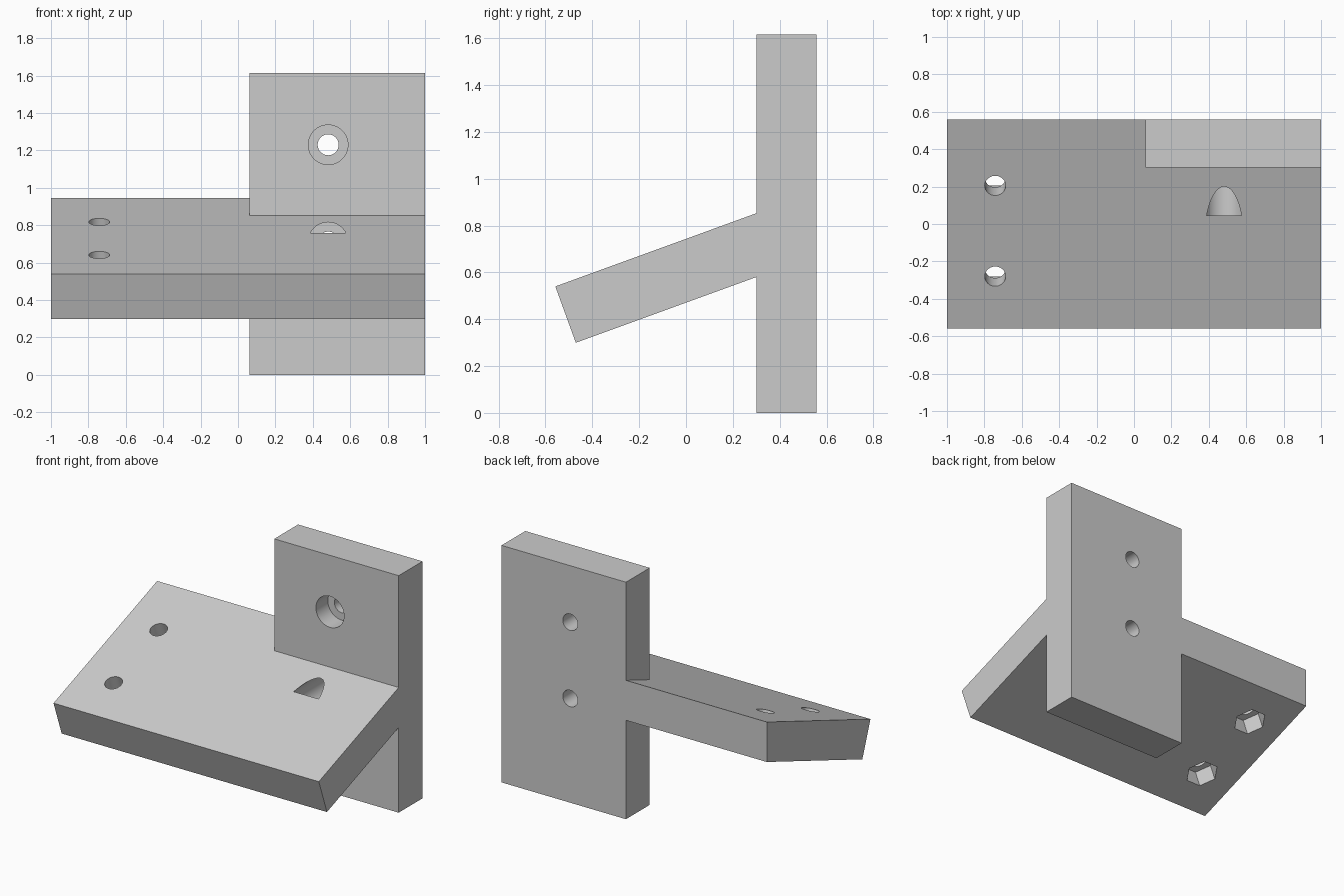
import bpy, bmesh, math
from mathutils import Vector, Matrix

cube = bpy.data.objects.get("Cube")
if cube:
    bpy.data.objects.remove(cube, do_unlink=True)

grey = bpy.data.materials.new("plain grey")
grey.use_nodes = True
colour = (0.6, 0.6, 0.6, 1)
grey.diffuse_color = colour
grey.node_tree.nodes["Principled BSDF"].inputs["Base Color"].default_value = colour

BACK = 0.558            # half of the overall depth
THICK = 0.256           # thickness of both boards
TILT = math.radians(20)
PLATE_FRONT = BACK - THICK
along = Vector((0, math.cos(TILT), math.sin(TILT)))
normal = Vector((0, -math.sin(TILT), math.cos(TILT)))
front_edge = Vector((0, -BACK, 0.54))


def finish(name, bm):
    bmesh.ops.recalc_face_normals(bm, faces=bm.faces)
    mesh = bpy.data.meshes.new(name)
    bm.to_mesh(mesh)
    bm.free()
    mesh.materials.append(grey)
    obj = bpy.data.objects.new(name, mesh)
    bpy.context.collection.objects.link(obj)
    return obj


def extrude_profile(name, profile, x0, x1):
    """Side profile of (y, z) points swept from x0 to x1."""
    bm = bmesh.new()
    face = bm.faces.new([bm.verts.new((x0, y, z)) for y, z in profile])
    new = bmesh.ops.extrude_face_region(bm, geom=[face])["geom"]
    verts = [v for v in new if isinstance(v, bmesh.types.BMVert)]
    bmesh.ops.translate(bm, verts=verts, vec=(x1 - x0, 0, 0))
    return finish(name, bm)


def prism(name, start, end, radius, sides=64, spin=0):
    """Round or many-sided cutter between two points in the y-z plane."""
    axis = (end - start).normalized()
    side = Vector((1, 0, 0))
    turn = Matrix((side, axis.cross(side), axis)).transposed().to_4x4()
    matrix = Matrix.Translation((start + end) / 2) @ turn @ Matrix.Rotation(spin, 4, "Z")
    bm = bmesh.new()
    bmesh.ops.create_cone(bm, cap_ends=True, segments=sides, radius1=radius,
                          radius2=radius, depth=(end - start).length, matrix=matrix)
    return finish(name, bm)


def boolean(target, tool, operation):
    mod = target.modifiers.new(tool.name, "BOOLEAN")
    mod.operation, mod.solver, mod.object = operation, "EXACT", tool
    bpy.context.view_layer.objects.active = target
    bpy.ops.object.modifier_apply(modifier=mod.name)
    bpy.data.objects.remove(tool, do_unlink=True)


# Sloping shelf, cut off vertically at the back
low = front_edge - normal * THICK
rise = math.tan(TILT)
shelf = [(front_edge.y, front_edge.z), (low.y, low.z),
         (BACK, low.z + (BACK - low.y) * rise),
         (BACK, front_edge.z + 2 * BACK * rise)]
bracket = extrude_profile("bracket", shelf, -1, 1)

# Upright mounting plate
plate = [(PLATE_FRONT, 0), (BACK, 0), (BACK, 1.615), (PLATE_FRONT, 1.615)]
boolean(bracket, extrude_profile("upright_plate", plate, 0.062, 1), "UNION")

# Counterbored screw holes through the upright
for z in (0.71, 1.23):
    for name, y0, y1, radius in (("screw_hole", 0.2, 0.7, 0.056),
                                 ("counterbore", 0.045, BACK - THICK / 2, 0.106)):
        tool = prism(name, Vector((0.482, y0, z)), Vector((0.482, y1, z)), radius)
        boolean(bracket, tool, "DIFFERENCE")

# Bolt holes through the shelf with hexagonal nut pockets underneath
for y in (-0.28, 0.205):
    top = Vector((-0.742, y, front_edge.z + (y + BACK) * rise))
    tool = prism("bolt_hole", top - normal * 0.4, top + normal * 0.1, 0.056)
    boolean(bracket, tool, "DIFFERENCE")
    tool = prism("nut_pocket", top - normal * 0.4, top - normal * THICK / 2,
                 0.108, sides=6, spin=math.radians(30))
    boolean(bracket, tool, "DIFFERENCE")

# Smooth hole walls, sharp edges elsewhere
bpy.ops.object.select_all(action="DESELECT")
bracket.select_set(True)
bpy.context.view_layer.objects.active = bracket
bpy.ops.object.shade_smooth_by_angle(angle=math.radians(30))
